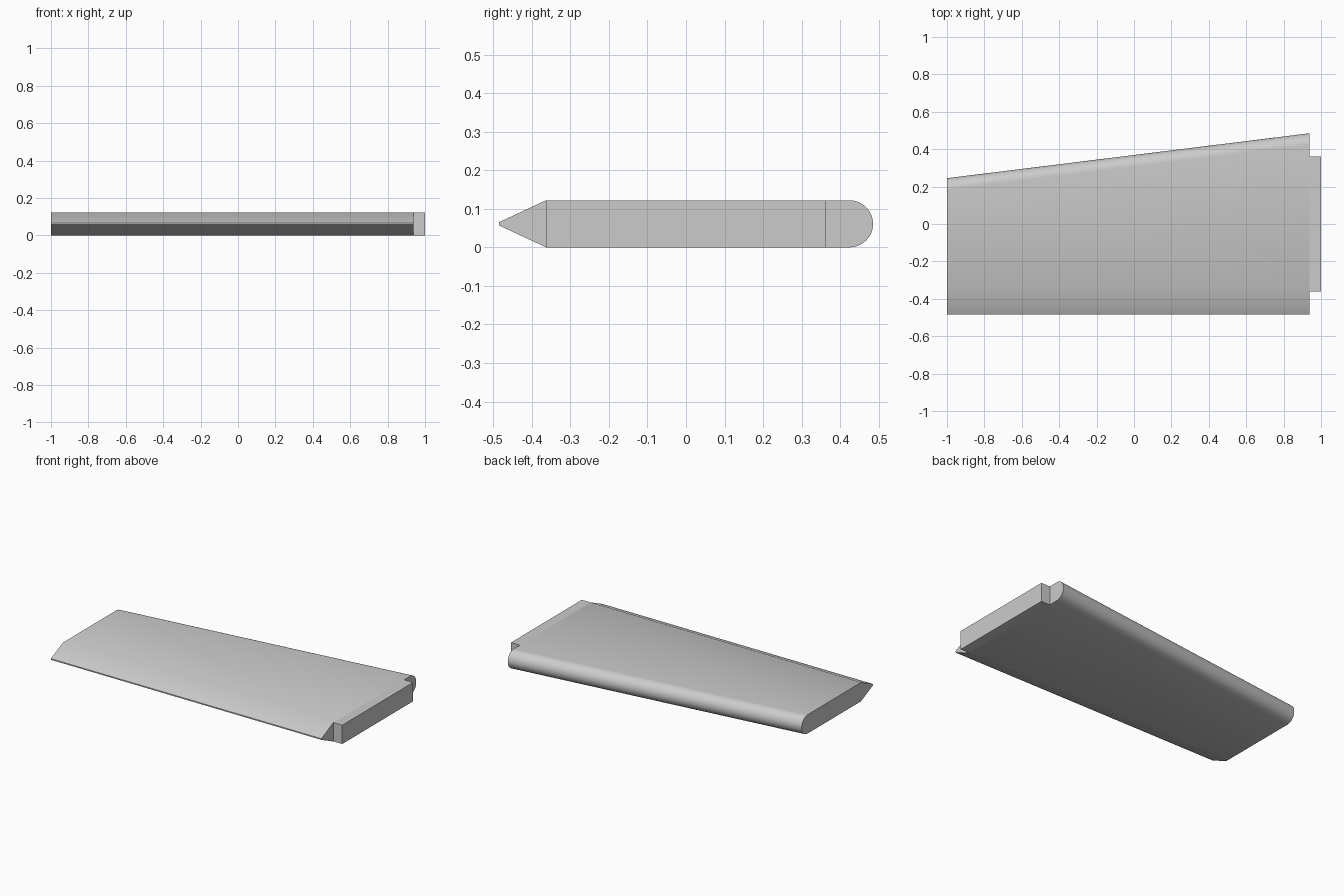
import bpy, bmesh, math

default = bpy.data.objects.get("Cube")
if default:
    bpy.data.objects.remove(default, do_unlink=True)

THICK = 0.122
R = THICK / 2
TIP_X, ROOT_X, TAB_X = -1.0, 0.937, 1.0
FRONT_Y, SHOULDER_Y = -0.485, -0.363
EDGE = 0.004          # half height of the blunt front edge
ARC_STEPS = 24

grey = bpy.data.materials.new("plain_grey")
grey.use_nodes = True
colour = (0.6, 0.6, 0.6, 1)
grey.diffuse_color = colour
grey.node_tree.nodes["Principled BSDF"].inputs["Base Color"].default_value = colour


def blade_profile(back_y):
    """Bevelled front edge, flat middle, rounded back edge."""
    pts = [(FRONT_Y, R + EDGE), (FRONT_Y, R - EDGE), (SHOULDER_Y, 0)]
    for i in range(ARC_STEPS + 1):
        a = -math.pi / 2 + math.pi * i / ARC_STEPS
        pts.append((back_y - R + R * math.cos(a), R + R * math.sin(a)))
    pts.append((SHOULDER_Y, THICK))
    return pts


def tab_profile(half):
    return [(-half, 0), (half, 0), (half, THICK), (-half, THICK)]


def loft(name, x0, profile0, x1, profile1):
    """Skin two matching sections and cap both ends."""
    bm = bmesh.new()
    a = [bm.verts.new((x0, y, z)) for y, z in profile0]
    b = [bm.verts.new((x1, y, z)) for y, z in profile1]
    n = len(a)
    for i in range(n):
        j = (i + 1) % n
        bm.faces.new((a[i], a[j], b[j], b[i]))
    bm.faces.new(a)
    bm.faces.new(b)
    bmesh.ops.recalc_face_normals(bm, faces=bm.faces)
    mesh = bpy.data.meshes.new(name)
    bm.to_mesh(mesh)
    bm.free()
    mesh.materials.append(grey)
    obj = bpy.data.objects.new(name, mesh)
    bpy.context.collection.objects.link(obj)
    bpy.ops.object.select_all(action="DESELECT")
    obj.select_set(True)
    bpy.context.view_layer.objects.active = obj
    bpy.ops.object.shade_smooth_by_angle(angle=math.radians(30))
    return obj


# Tapered blade
loft("blade", TIP_X, blade_profile(0.245), ROOT_X, blade_profile(0.485))

# Mounting tab on the wide end
loft("mounting_tab", ROOT_X, tab_profile(0.362), TAB_X, tab_profile(0.362))
